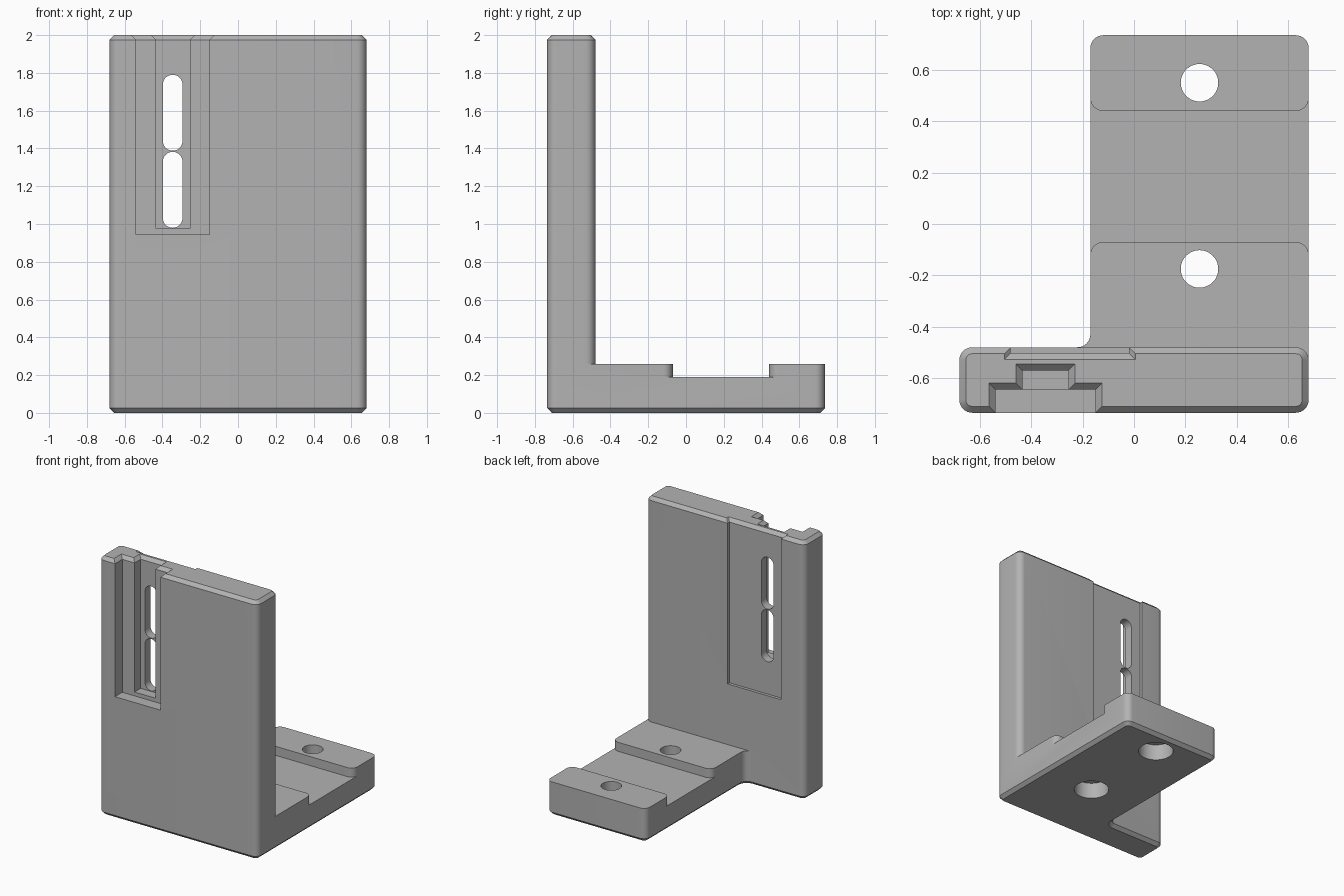
import bpy, bmesh, math
from mathutils import Vector

cube = bpy.data.objects.get("Cube")
if cube:
    bpy.data.objects.remove(cube, do_unlink=True)

grey = bpy.data.materials.new("plain grey")
grey.use_nodes = True
grey.diffuse_color = (0.45, 0.45, 0.45, 1)
grey.node_tree.nodes["Principled BSDF"].inputs["Base Color"].default_value = (0.45, 0.45, 0.45, 1)

CH = 0.025              # edge chamfer
R = 0.05                # corner radius
L, RT, F, B = -0.68, 0.68, -0.735, 0.735
PLATE_BACK, FOOT_L = -0.48, -0.17


def rounded(points, steps=8):
    """Closed outline; each point is (x, y, corner radius), right-angle corners."""
    out = []
    for i, (x, y, r) in enumerate(points):
        p = Vector((x, y))
        if not r:
            out.append(p)
            continue
        a = (Vector(points[i - 1][:2]) - p).normalized() * r
        b = (Vector(points[(i + 1) % len(points)][:2]) - p).normalized() * r
        for k in range(steps + 1):
            t = k / steps * math.pi / 2
            out.append(p + a * (1 - math.sin(t)) + b * (1 - math.cos(t)))
    return out


def grow(outline, d):
    """Offset a counter-clockwise outline outwards by d."""
    out = []
    for i, p in enumerate(outline):
        e1 = (p - outline[i - 1]).normalized()
        e2 = (outline[(i + 1) % len(outline)] - p).normalized()
        n1, n2 = Vector((e1.y, -e1.x)), Vector((e2.y, -e2.x))
        out.append(p + (n1 + n2) * d / (1 + n1.dot(n2)))
    return out


def loft(name, outline, levels):
    """Stack the outline at (height, growth) levels into a closed solid."""
    bm = bmesh.new()
    rings = [[bm.verts.new((p.x, p.y, z)) for p in grow(outline, d)] for z, d in levels]
    bm.faces.new(rings[0][::-1])
    bm.faces.new(rings[-1])
    n = len(outline)
    for lo, hi in zip(rings, rings[1:]):
        for i in range(n):
            j = (i + 1) % n
            bm.faces.new((lo[i], lo[j], hi[j], hi[i]))
    mesh = bpy.data.meshes.new(name)
    bm.to_mesh(mesh)
    bm.free()
    mesh.materials.append(grey)
    obj = bpy.data.objects.new(name, mesh)
    bpy.context.collection.objects.link(obj)
    return obj


def box(x0, x1, y0, y1, r=0):
    return rounded([(x0, y0, r), (x1, y0, r), (x1, y1, r), (x0, y1, r)])


def foot_outline(back):
    return rounded([(L, F, R), (RT, F, R), (RT, back, R), (FOOT_L, back, R),
                    (FOOT_L, PLATE_BACK, R), (L, PLATE_BACK, R)])


def combine(target, tool, operation):
    mod = target.modifiers.new(tool.name, "BOOLEAN")
    mod.object, mod.operation, mod.solver = tool, operation, "EXACT"
    bpy.context.view_layer.objects.active = target
    bpy.ops.object.modifier_apply(modifier=mod.name)
    bpy.data.objects.remove(tool, do_unlink=True)


# Foot slab, raised pads and upright plate
bracket = loft("angle_bracket", foot_outline(B), [(0, -CH), (CH, 0), (0.19, 0)])
combine(bracket, loft("front_pad", foot_outline(-0.07), [(0.1, 0), (0.26, 0)]), "UNION")
combine(bracket, loft("back_pad", box(FOOT_L, RT, 0.44, B, R), [(0.1, 0), (0.26, 0)]), "UNION")
combine(bracket, loft("upright_plate", box(L, RT, F, PLATE_BACK, R),
                      [(0.1, 0), (2 - CH, 0), (2, -CH)]), "UNION")

# Open-topped pockets, flared at the top so that their rims are chamfered
for name, x0, x1, y0, y1, z in (("wide_pocket", -0.54, -0.15, -1, -0.645, 0.945),
                                ("deep_pocket", -0.435, -0.255, -1, -0.57, 0.975),
                                ("back_pocket", -0.48, -0.02, -0.503, 0, 0.73)):
    cutter = loft(name, box(x0, x1, y0, y1), [(z, 0), (2 - CH, 0), (2 + CH, 2 * CH)])
    combine(bracket, cutter, "DIFFERENCE")

# Two round-ended slots through the plate
for z0 in (0.98, 1.388):
    slot = loft("slot", box(-0.398, -0.294, z0, z0 + 0.402, 0.0519), [(0.3, 0), (0.9, 0)])
    slot.rotation_euler.x = math.pi / 2
    bpy.context.view_layer.update()
    combine(bracket, slot, "DIFFERENCE")

# Bolt holes, counterbored from below
for y in (-0.175, 0.55):
    for name, r, z in (("bolt_hole", 0.073, 0.5), ("counterbore", 0.125, 0.125)):
        circle = [Vector((0.255 + r * math.cos(k * math.tau / 48), y + r * math.sin(k * math.tau / 48)))
                  for k in range(48)]
        combine(bracket, loft(name, circle, [(-0.1, 0), (z, 0)]), "DIFFERENCE")

# Merge coplanar faces and smooth the round corners only
bm = bmesh.new()
bm.from_mesh(bracket.data)
bmesh.ops.remove_doubles(bm, verts=bm.verts, dist=0.0002)
bmesh.ops.dissolve_limit(bm, angle_limit=0.01, verts=bm.verts, edges=bm.edges)
bm.to_mesh(bracket.data)
bm.free()
bpy.ops.object.select_all(action="DESELECT")
bracket.select_set(True)
bpy.context.view_layer.objects.active = bracket
bpy.ops.object.shade_smooth_by_angle(angle=math.radians(25))
